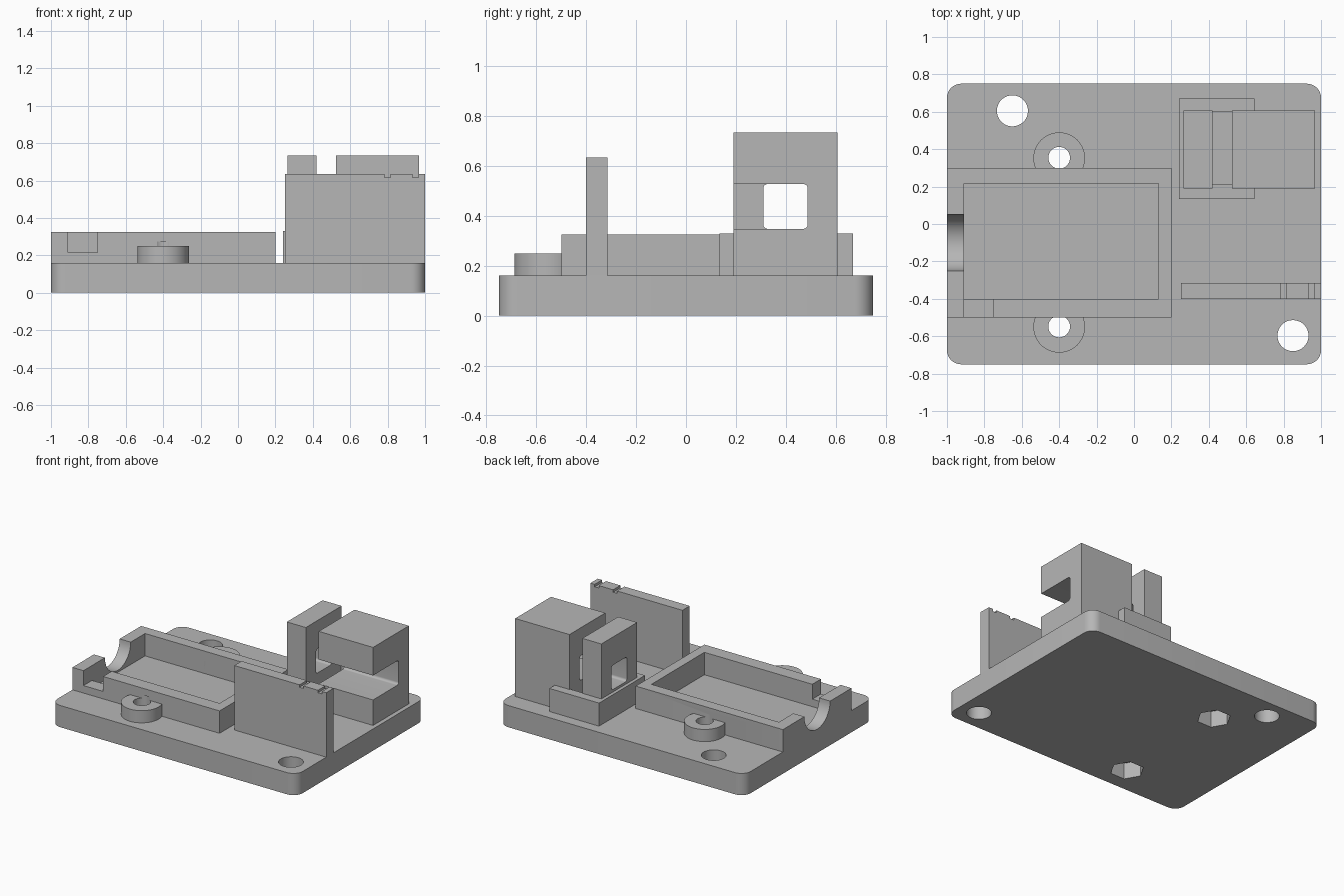
import bpy, bmesh, math
from mathutils import Matrix, Vector

old = bpy.data.objects.get("Cube")
if old:
    bpy.data.objects.remove(old, do_unlink=True)

grey = bpy.data.materials.new("plain_grey")
grey.use_nodes = True
GREY = (0.47, 0.47, 0.47, 1)
grey.diffuse_color = GREY
grey.node_tree.nodes["Principled BSDF"].inputs["Base Color"].default_value = GREY


def finish(name, bm):
    bmesh.ops.recalc_face_normals(bm, faces=bm.faces)
    mesh = bpy.data.meshes.new(name)
    bm.to_mesh(mesh)
    bm.free()
    mesh.materials.append(grey)
    ob = bpy.data.objects.new(name, mesh)
    bpy.context.collection.objects.link(ob)
    return ob


def box(name, x, y, z, round_axis=None, radius=0.0):
    """Box from ranges; edges along round_axis may be rounded."""
    bm = bmesh.new()
    lo, hi = Vector((x[0], y[0], z[0])), Vector((x[1], y[1], z[1]))
    bmesh.ops.create_cube(bm, size=1)
    for v in bm.verts:
        v.co = [lo[i] if v.co[i] < 0 else hi[i] for i in range(3)]
    if round_axis is not None:
        edges = [e for e in bm.edges
                 if abs((e.verts[0].co - e.verts[1].co)[round_axis]) > 1e-4]
        bmesh.ops.bevel(bm, geom=edges, offset=radius, segments=8,
                        profile=0.5, affect='EDGES')
    return finish(name, bm)


def rod(name, x, y, z, radius, sides=48, turn=0.0):
    """Upright cylinder or prism."""
    bm = bmesh.new()
    bmesh.ops.create_cone(bm, cap_ends=True, segments=sides, radius1=radius,
                          radius2=radius, depth=z[1] - z[0],
                          matrix=Matrix.Translation((x, y, sum(z) / 2))
                          @ Matrix.Rotation(turn, 4, 'Z'))
    return finish(name, bm)


def cut(ob, cutters):
    bpy.context.view_layer.objects.active = ob
    for c in cutters:
        mod = ob.modifiers.new("cut", 'BOOLEAN')
        mod.operation = 'DIFFERENCE'
        mod.solver = 'EXACT'
        mod.object = c
        bpy.ops.object.modifier_apply(modifier=mod.name)


# Main solids
base = box("base_plate", (-1, 1), (-0.75, 0.75), (0, 0.16), 2, 0.075)
tray = box("tray_wall", (-1, 0.2), (-0.5, 0.3), (0.15, 0.325))
bosses = [rod(n, -0.4, y, (0.15, 0.25), 0.138)
          for n, y in (("front_boss", -0.55), ("back_boss", 0.352))]
panel = box("upright_panel", (0.25, 1), (-0.4, -0.315), (0.15, 0.635))
collar = box("post_collar", (0.24, 0.645), (0.135, 0.67), (0.15, 0.33))
post = box("window_post", (0.265, 0.42), (0.19, 0.607), (0.15, 0.735))
block = box("slotted_block", (0.525, 0.968), (0.19, 0.607), (0.15, 0.735))

# Cutters
cavity = box("cavity_cutter", (-0.91, 0.13), (-0.4, 0.217), (0.1, 0.5))
side_notch = box("notch_cutter", (-0.91, -0.75), (-0.6, -0.35), (0.215, 0.5))
groove = rod("groove_cutter", 0, 0, (-0.1, 0.15), 0.15)
groove.data.transform(Matrix.Translation((-1, -0.1, 0.325)) @ Matrix.Rotation(math.pi / 2, 4, 'Y'))
screws = [rod("screw_cutter", -0.4, y, (-0.1, 0.275), 0.058) for y in (-0.548, 0.354)]
nuts = [rod("nut_cutter", -0.4, y, (-0.1, 0.12), 0.115, 6, math.pi / 2)
        for y in (-0.548, 0.354)]
mounts = [rod("mount_cutter", x, y, (-0.1, 0.3), 0.083)
          for x, y in ((-0.65, 0.605), (0.85, -0.597))]
wire_slots = [box("wire_cutter", x, (-0.5, -0.2), (0.617, 0.7))
              for x in ((0.782, 0.815), (0.932, 0.965))]
window = box("window_cutter", (0.2, 0.47), (0.31, 0.488), (0.348, 0.528), 0, 0.018)
block_slot = box("slot_cutter", (0.47, 1.1), (0.1, 0.488), (0.348, 0.528), 0, 0.018)
pocket = box("pocket_cutter", (0.42, 0.525), (0.21, 0.6), (0.1, 0.5))

cut(base, mounts + nuts + screws)
cut(tray, [cavity, side_notch, groove] + screws)
for boss, screw in zip(bosses, screws):
    cut(boss, [cavity, screw])
cut(panel, wire_slots)
cut(collar, [pocket])
cut(post, [window])
cut(block, [block_slot])

for c in [cavity, side_notch, groove, window, block_slot, pocket] + screws + nuts + mounts + wire_slots:
    bpy.data.objects.remove(c, do_unlink=True)

# Smooth round walls, crisp edges
bpy.ops.object.select_all(action='DESELECT')
for ob in [base, tray, panel, collar, post, block] + bosses:
    ob.select_set(True)
bpy.context.view_layer.objects.active = base
bpy.ops.object.shade_smooth_by_angle(angle=math.radians(30))
